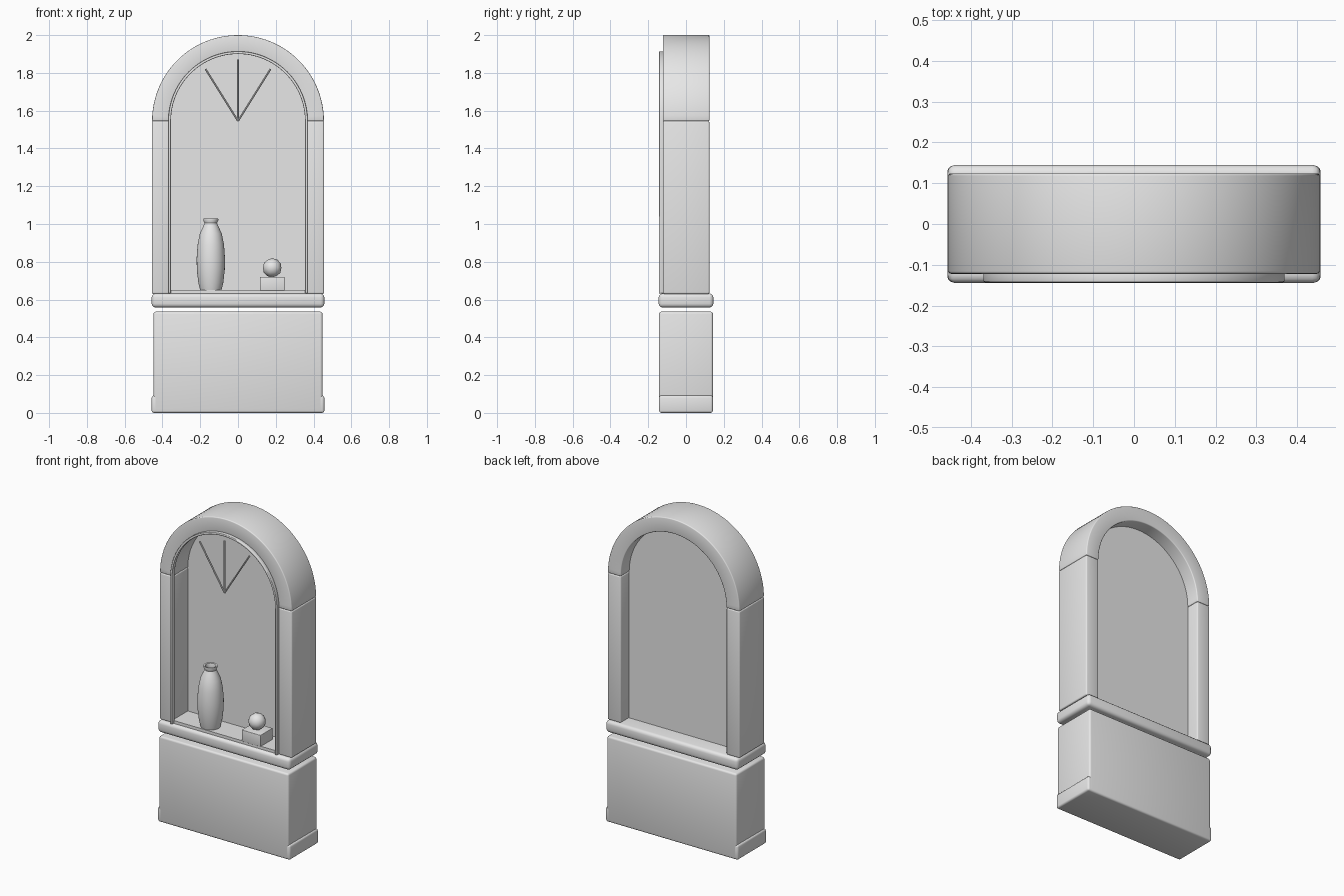
import bpy, bmesh, math
from mathutils import Matrix, Vector

if "Cube" in bpy.data.objects:
    bpy.data.objects.remove(bpy.data.objects["Cube"])

stone = bpy.data.materials.new("plain_grey")
stone.use_nodes = True
stone.diffuse_color = (0.8, 0.8, 0.8, 1)
stone.node_tree.nodes["Principled BSDF"].inputs["Base Color"].default_value = (0.8, 0.8, 0.8, 1)

SPRING = 1.545   # height where the arch begins
SILL_TOP = 0.632


def finish(name, bm, bevel=0.0, segments=3):
    bmesh.ops.recalc_face_normals(bm, faces=bm.faces[:])
    mesh = bpy.data.meshes.new(name)
    bm.to_mesh(mesh)
    bm.free()
    mesh.materials.append(stone)
    ob = bpy.data.objects.new(name, mesh)
    bpy.context.collection.objects.link(ob)
    bpy.ops.object.select_all(action="DESELECT")
    ob.select_set(True)
    bpy.context.view_layer.objects.active = ob
    if bevel:
        mod = ob.modifiers.new("bevel", "BEVEL")
        mod.width, mod.segments = bevel, segments
        mod.limit_method = "ANGLE"
        bpy.ops.object.modifier_apply(modifier=mod.name)
    bpy.ops.object.shade_smooth_by_angle(angle=math.radians(40))
    return ob


def box(name, x, y, z, bevel=0.0):
    bm = bmesh.new()
    size = [b - a for a, b in (x, y, z)]
    mid = [(a + b) / 2 for a, b in (x, y, z)]
    bmesh.ops.create_cube(bm, size=1, matrix=Matrix.Translation(mid) @ Matrix.Diagonal((*size, 1)))
    return finish(name, bm, bevel)


def arch_path(r, foot=None, steps=48):
    pts = [(r * math.cos(math.pi * i / steps), SPRING + r * math.sin(math.pi * i / steps))
           for i in range(steps + 1)]
    return pts if foot is None else [(r, foot)] + pts + [(-r, foot)]


def arch_band(name, inner, outer, y0, y1, foot=None, bevel=0.0):
    # Rectangular section swept along the arch
    bm = bmesh.new()
    rings = []
    for (ax, az), (bx, bz) in zip(arch_path(inner, foot), arch_path(outer, foot)):
        rings.append([bm.verts.new(p) for p in
                      ((ax, y0, az), (bx, y0, bz), (bx, y1, bz), (ax, y1, az))])
    for a, b in zip(rings, rings[1:]):
        for i in range(4):
            j = (i + 1) % 4
            bm.faces.new((a[i], a[j], b[j], b[i]))
    bm.faces.new(rings[0])
    bm.faces.new(rings[-1])
    return finish(name, bm, bevel)


def lathe(name, profile, centre, steps=32):
    bm = bmesh.new()
    verts = [bm.verts.new((r, 0, z)) for r, z in profile]
    edges = [bm.edges.new(pair) for pair in zip(verts, verts[1:])]
    bmesh.ops.spin(bm, geom=verts + edges, cent=(0, 0, 0), axis=(0, 0, 1),
                   angle=math.tau, steps=steps)
    bmesh.ops.remove_doubles(bm, verts=bm.verts[:], dist=0.0001)
    bmesh.ops.translate(bm, verts=bm.verts[:], vec=centre)
    return finish(name, bm)


# Lower cabinet, plinth and sill
box("base_body", (-0.447, 0.447), (-0.143, 0.143), (0.005, 0.536), 0.012)
box("plinth", (-0.457, 0.457), (-0.1425, 0.1425), (0, 0.092), 0.012)
box("sill", (-0.457, 0.457), (-0.145, 0.145), (0.558, SILL_TOP), 0.02)

# Columns and arch
for side, s in (("left", 1), ("right", -1)):
    x = sorted((s * 0.364, s * 0.456))
    box(side + "_column", x, (-0.122, 0.124), (SILL_TOP - 0.002, SPRING), 0.008)
arch_band("arch", 0.364, 0.455, -0.122, 0.124, bevel=0.006)

# Back panel closing the niche
bm = bmesh.new()
face = bm.faces.new([bm.verts.new((x, 0.025, z)) for x, z in arch_path(0.366, SILL_TOP - 0.002)])
new = bmesh.ops.extrude_face_region(bm, geom=[face])["geom"]
bmesh.ops.translate(bm, vec=(0, 0.015, 0), verts=[g for g in new if isinstance(g, bmesh.types.BMVert)])
finish("back_panel", bm)

# Front trim bead and shelf board
arch_band("front_trim", 0.355, 0.369, -0.143, -0.118, SILL_TOP, 0.004)
box("shelf", (-0.364, 0.364), (-0.125, 0.03), (SILL_TOP - 0.004, 0.65))

# Three fanned bars under the arch
for name, tilt in (("left", 32), ("centre", 0), ("right", -32)):
    bm = bmesh.new()
    turn = Matrix.Rotation(math.radians(tilt), 4, "Y")
    bmesh.ops.create_cone(bm, cap_ends=True, segments=8, radius1=0.005, radius2=0.005, depth=0.325,
                          matrix=Matrix.Translation((0, -0.132, SPRING)) @ turn
                          @ Matrix.Translation((0, 0, 0.1625)))
    finish(name + "_fan_bar", bm)

# Vase with an open mouth
lathe("vase", [(0, 0), (0.056, 0), (0.066, 0.04), (0.074, 0.11), (0.075, 0.17), (0.07, 0.24),
               (0.058, 0.3), (0.042, 0.335), (0.033, 0.355), (0.04, 0.372), (0.039, 0.38),
               (0.03, 0.378), (0.025, 0.355), (0.03, 0.33), (0, 0.32)], (-0.144, -0.065, 0.649))

# Small block carrying a ball
box("block", (0.116, 0.246), (-0.13, -0.01), (0.648, 0.72), 0.003)
bm = bmesh.new()
bmesh.ops.create_icosphere(bm, subdivisions=2, radius=0.051,
                           matrix=Matrix.Translation((0.181, -0.07, 0.768)))
finish("ball", bm)
